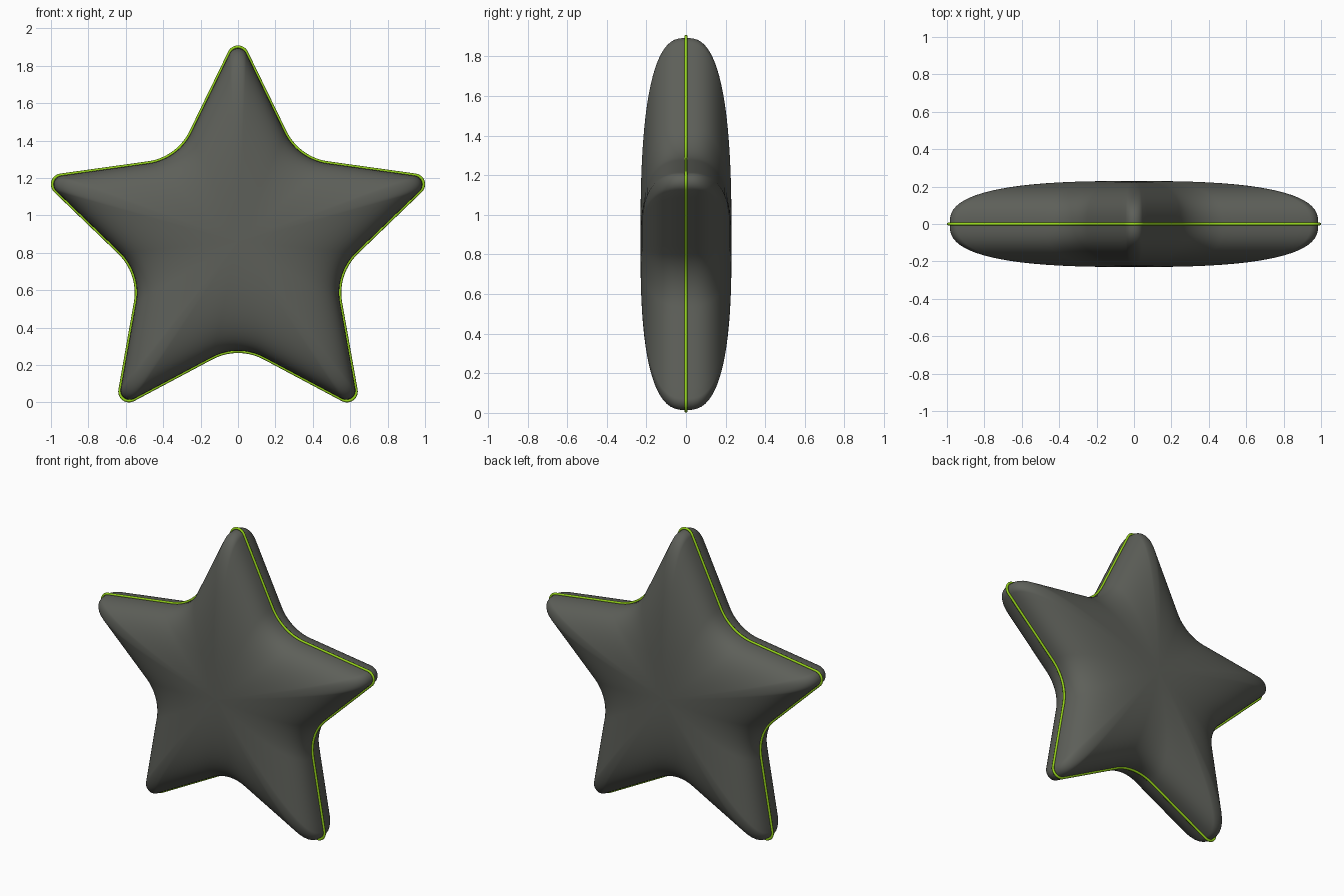
import bpy, bmesh
from math import sin, cos, pi, radians
from mathutils import Vector

if "Cube" in bpy.data.objects:
    bpy.data.objects.remove(bpy.data.objects["Cube"])

CENTRE_Z = 0.86
HALF_DEPTH = 0.23
POWER = 2.7            # roundness of the pillow section


def arc(centre, radius, start, end, steps):
    return [centre + radius * Vector((cos(a), sin(a)))
            for a in (radians(start + (end - start) * i / steps) for i in range(steps + 1))]


def polar(radius, degrees):
    return radius * Vector((cos(radians(degrees)), sin(radians(degrees))))


def star_outline():
    """Five-armed star with rounded tips and filleted valleys."""
    corners = []
    for k in range(5):
        a = 90 + 72 * k
        corners.append(arc(polar(0.991, a), 0.05, a - 64, a + 64, 14))
        corners.append(arc(polar(0.888, a + 36), 0.30, a + 244, a + 188, 14))
    points = []
    for i, c in enumerate(corners):
        points += c
        nxt = corners[(i + 1) % len(corners)][0]
        points += [c[-1].lerp(nxt, j / 8) for j in range(1, 8)]   # straight flank
    return points


def material(name, colour):
    m = bpy.data.materials.new(name)
    m.diffuse_color = (*colour, 1)
    m.use_nodes = True
    m.node_tree.nodes["Principled BSDF"].inputs["Base Color"].default_value = m.diffuse_color
    return m


def add_object(name, data, mat):
    obj = bpy.data.objects.new(name, data)
    data.materials.append(mat)
    obj.location.z = CENTRE_Z
    bpy.context.collection.objects.link(obj)
    return obj


outline = star_outline()

# Puffy star body: outline rings shrinking to a pole at front and back
bm = bmesh.new()
RINGS = 40
rings = []
for i in range(1, RINGS):
    t = -pi / 2 + pi * i / RINGS
    s = 0.993 * cos(t) ** (2 / POWER)
    y = HALF_DEPTH * abs(sin(t)) ** (2 / POWER) * (1 if t > 0 else -1)
    rings.append([bm.verts.new((p.x * s, y, p.y * s)) for p in outline])
n = len(outline)
for lo, hi in zip(rings, rings[1:]):
    for j in range(n):
        bm.faces.new((lo[j], lo[(j + 1) % n], hi[(j + 1) % n], hi[j]))
for ring, y in ((rings[0], -HALF_DEPTH), (rings[-1], HALF_DEPTH)):
    pole = bm.verts.new((0, y, 0))
    for j in range(n):
        bm.faces.new((pole, ring[j], ring[(j + 1) % n]))
bmesh.ops.recalc_face_normals(bm, faces=bm.faces)
for f in bm.faces:
    f.smooth = True
mesh = bpy.data.meshes.new("star_body")
bm.to_mesh(mesh)
bm.free()
add_object("star_body", mesh, material("dark_grey", (0.11, 0.115, 0.10)))

# Thin green piping around the seam
curve = bpy.data.curves.new("seam_piping", "CURVE")
curve.dimensions = "3D"
curve.bevel_depth = 0.008
curve.bevel_resolution = 2
spline = curve.splines.new("POLY")
spline.points.add(n - 1)
for sp, p in zip(spline.points, outline):
    sp.co = (p.x, 0, p.y, 1)
spline.use_cyclic_u = True
add_object("seam_piping", curve, material("green", (0.30, 0.65, 0.01)))
